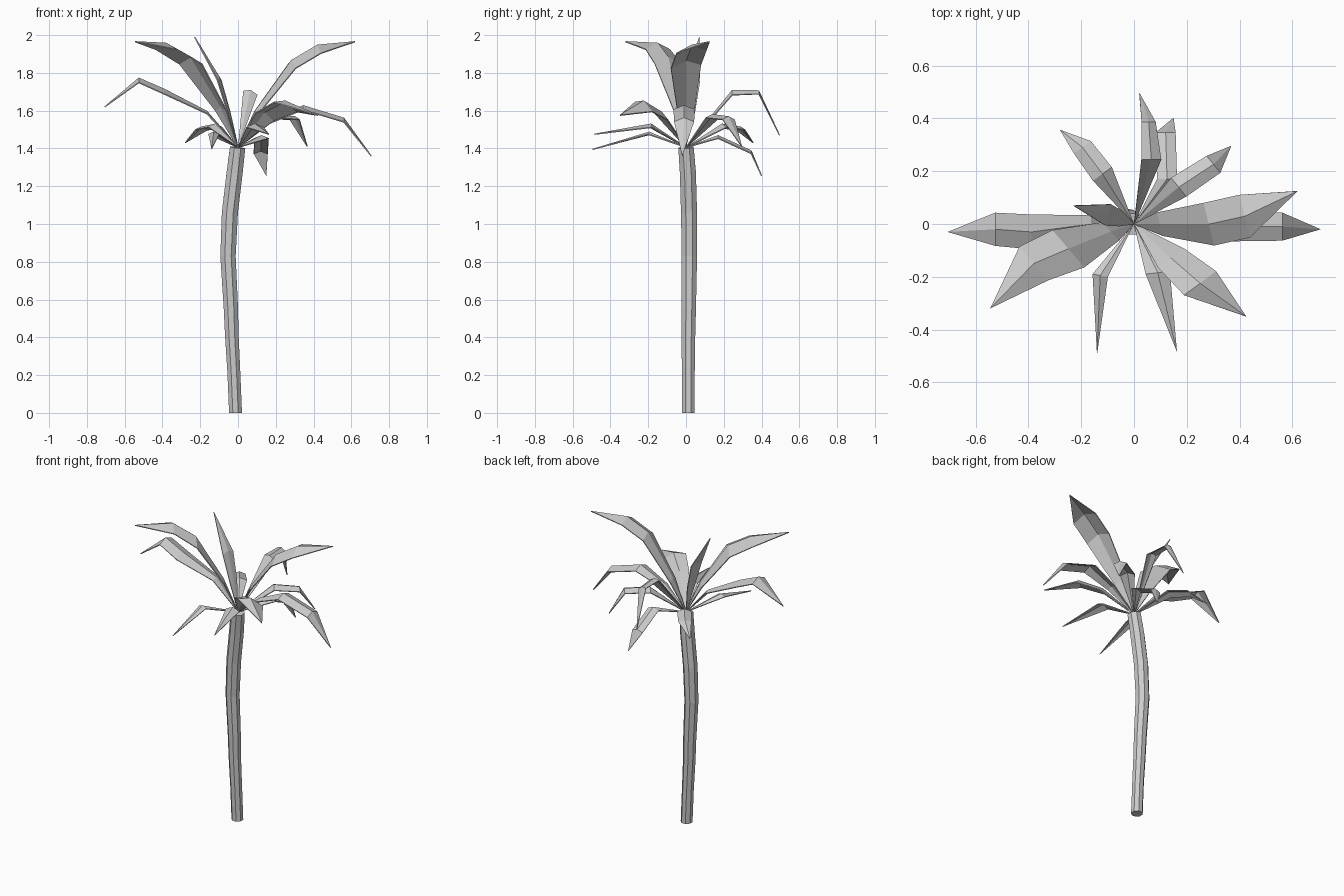
import bpy
import bmesh
import math
from mathutils import Vector

default_cube = bpy.data.objects.get("Cube")
if default_cube:
    bpy.data.objects.remove(default_cube, do_unlink=True)

# One plain grey for the whole tree
GREY = (0.6, 0.6, 0.6, 1.0)
grey_material = bpy.data.materials.new("plain grey")
grey_material.use_nodes = True
grey_material.diffuse_color = GREY
grey_material.node_tree.nodes["Principled BSDF"].inputs["Base Color"].default_value = GREY

CROWN = Vector((0, 0, 1.405))


def finish(bm, name):
    """Turn a bmesh into a flat-shaded grey object."""
    bmesh.ops.recalc_face_normals(bm, faces=bm.faces)
    mesh = bpy.data.meshes.new(name)
    bm.to_mesh(mesh)
    bm.free()
    mesh.materials.append(grey_material)
    obj = bpy.data.objects.new(name, mesh)
    bpy.context.collection.objects.link(obj)
    return obj


def make_trunk(path, sides=8):
    """Loft polygon rings along a gently curved path, tilting each to follow it."""
    bm = bmesh.new()
    centres = [Vector(point[:3]) for point in path]
    rings = []
    for i, centre in enumerate(centres):
        along = centres[min(i + 1, len(path) - 1)] - centres[max(i - 1, 0)]
        if i == 0:
            along = Vector((0, 0, 1))
        turn = Vector((0, 0, 1)).rotation_difference(along)
        radius = path[i][3]
        ring = []
        for k in range(sides):
            angle = math.tau * (k + 0.5) / sides
            spoke = Vector((math.cos(angle), math.sin(angle), 0)) * radius
            ring.append(bm.verts.new(centre + turn @ spoke))
        rings.append(ring)
    for low, high in zip(rings, rings[1:]):
        for k in range(sides):
            n = (k + 1) % sides
            bm.faces.new((low[k], low[n], high[n], high[k]))
    bm.faces.new(rings[0][::-1])
    bm.faces.new(rings[-1])
    return finish(bm, "trunk")


def make_frond(name, side, rows, tip, fold=0.2):
    """Folded leaf: ridge points with a width factor, edges offset by the side vector."""
    bm = bmesh.new()
    side = Vector(side)
    drop = Vector((0, 0, side.length * fold))
    root = bm.verts.new(CROWN)
    strips = []
    for x, y, z, width in rows:
        mid = Vector((x, y, z))
        strips.append([
            bm.verts.new(mid - (side + drop) * width),
            bm.verts.new(mid + drop * width),
            bm.verts.new(mid + (side - drop) * width),
        ])
    end = bm.verts.new(tip)
    for k in range(2):
        bm.faces.new((root, strips[0][k], strips[0][k + 1]))
        for a, b in zip(strips, strips[1:]):
            bm.faces.new((a[k], b[k], b[k + 1], a[k + 1]))
        bm.faces.new((strips[-1][k], end, strips[-1][k + 1]))
    obj = finish(bm, name)
    thick = obj.modifiers.new("leaf thickness", "SOLIDIFY")
    thick.thickness = 0.006
    thick.offset = 0
    return obj


# Trunk: x, y, z, radius
make_trunk([
    (-0.013, 0.012, 0, 0.037),
    (-0.022, 0.012, 0.215, 0.037),
    (-0.033, 0.013, 0.415, 0.039),
    (-0.038, 0.015, 0.56, 0.041),
    (-0.053, 0.018, 0.83, 0.044),
    (-0.043, 0.016, 1.06, 0.046),
    (-0.018, 0.01, 1.27, 0.046),
    (-0.002, 0, 1.405, 0.044),
])

# Tall arching fronds
make_frond("tall_left_frond", (-0.02, 0.08, 0.01),
           [(0.1, 0, 1.6, 0.55), (0.285, 0, 1.85, 1), (0.42, 0.03, 1.93, 1)],
           (0.62, 0.125, 1.965))
make_frond("tall_right_frond", (-0.06, 0.07, 0),
           [(-0.09, -0.03, 1.61, 0.5), (-0.25, -0.095, 1.865, 1), (-0.38, -0.15, 1.94, 0.9)],
           (-0.545, -0.32, 1.965))
make_frond("upright_frond", (0.01, 0.04, 0),
           [(-0.05, 0.02, 1.6, 0.7), (-0.1, 0.035, 1.77, 1)],
           (-0.23, 0.07, 1.99))

# Wide side fronds
make_frond("wide_left_frond", (0, 0.055, 0),
           [(0.17, -0.01, 1.54, 0.6), (0.345, -0.01, 1.615, 1), (0.56, -0.01, 1.55, 0.95)],
           (0.705, -0.02, 1.36))
make_frond("wide_right_frond", (0, 0.065, 0),
           [(-0.165, 0, 1.59, 0.5), (-0.39, -0.03, 1.7, 1), (-0.525, -0.02, 1.76, 0.95)],
           (-0.705, -0.03, 1.62))

# Back fronds
make_frond("back_right_frond", (0.035, 0.025, 0),
           [(-0.12, 0.19, 1.52, 1), (-0.195, 0.29, 1.505, 0.9)],
           (-0.28, 0.356, 1.43))
make_frond("back_left_frond", (-0.028, 0.035, 0),
           [(0.17, 0.14, 1.57, 1), (0.3, 0.225, 1.56, 0.9)],
           (0.367, 0.295, 1.41))
make_frond("back_high_frond", (0.037, 0, -0.01),
           [(0.065, 0.245, 1.7, 1), (0.055, 0.385, 1.7, 0.7)],
           (0.02, 0.495, 1.47))
make_frond("back_low_frond", (0.037, 0, 0),
           [(0.125, 0.17, 1.46, 1), (0.12, 0.345, 1.38, 1)],
           (0.15, 0.4, 1.255))

# Front fronds
make_frond("front_right_frond", (0.028, -0.005, 0),
           [(-0.128, -0.195, 1.48, 1)], (-0.14, -0.495, 1.395))
make_frond("front_centre_frond", (0.045, 0.005, 0),
           [(0.09, -0.185, 1.52, 1)], (0.163, -0.485, 1.475))
make_frond("front_left_frond", (0.06, 0.045, -0.025),
           [(0.14, -0.13, 1.58, 0.8), (0.25, -0.225, 1.635, 1)],
           (0.424, -0.35, 1.575))
